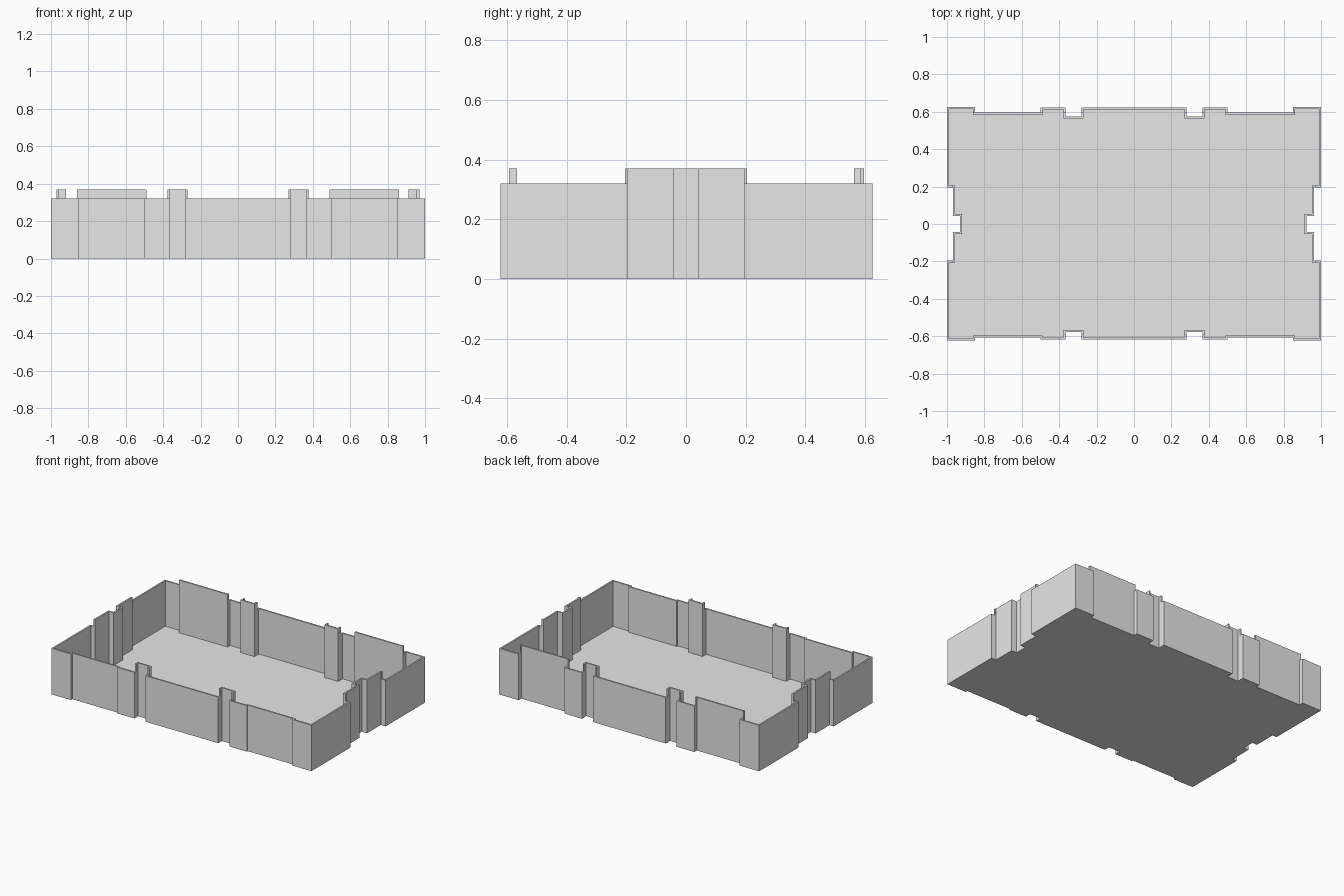
import bpy, bmesh
from mathutils import Vector

cube = bpy.data.objects.get("Cube")
if cube:
    bpy.data.objects.remove(cube, do_unlink=True)

THICK = 0.011      # wall thickness
WALL_TOP = 0.32
RAISED_TOP = 0.37
FLOOR_TOP = 0.004

grey = bpy.data.materials.new("plain grey")
grey.use_nodes = True
grey.diffuse_color = (0.8, 0.8, 0.8, 1)
grey.node_tree.nodes["Principled BSDF"].inputs["Base Color"].default_value = (0.8, 0.8, 0.8, 1)


def stepped_side(breaks, depths):
    """Symmetric stepped run as (along, depth); depths go from the centre outwards."""
    half = []
    for i, b in enumerate(breaks):
        half += [(b, depths[i]), (b, depths[i + 1])]
    return [(-t, d) for t, d in reversed(half)] + half


def inset(points, amount):
    """Move a counter-clockwise right-angled outline inwards."""
    result = []
    for i, p in enumerate(points):
        a = (p - points[i - 1]).normalized()
        b = (points[(i + 1) % len(points)] - p).normalized()
        result.append(p + amount * (Vector((-a.y, a.x)) + Vector((-b.y, b.x))))
    return result


def add_object(name, bm):
    bmesh.ops.recalc_face_normals(bm, faces=bm.faces)
    mesh = bpy.data.meshes.new(name)
    bm.to_mesh(mesh)
    bm.free()
    mesh.materials.append(grey)
    obj = bpy.data.objects.new(name, mesh)
    bpy.context.collection.objects.link(obj)


def wall_ring(outer, inner, z0, z1):
    """Closed thin wall following the outline."""
    bm = bmesh.new()
    rings = [[bm.verts.new((p.x, p.y, z)) for p in loop]
             for loop, z in ((outer, z0), (outer, z1), (inner, z1), (inner, z0))]
    n = len(outer)
    for r in range(4):
        a, b = rings[r], rings[(r + 1) % 4]
        for i in range(n):
            j = (i + 1) % n
            bm.faces.new((a[i], a[j], b[j], b[i]))
    return bm


# Outline: recessed panels and notches on every side
long_breaks = [0.28, 0.365, 0.5, 0.85]
side_breaks = [0.042, 0.194]
front = stepped_side(long_breaks, [0.617, 0.577, 0.617, 0.607, 0.622])
back = stepped_side(long_breaks, [0.623, 0.575, 0.623, 0.595, 0.625])
right = stepped_side(side_breaks, [0.923, 0.963, 1.0])
left = stepped_side(side_breaks, [0.931, 0.968, 1.0])

outline = [Vector((t, -d)) for t, d in front] + [Vector((1, -0.622))]
outline += [Vector((d, t)) for t, d in right] + [Vector((1, 0.625))]
outline += [Vector((-t, d)) for t, d in back] + [Vector((-1, 0.625))]
outline += [Vector((-d, -t)) for t, d in left] + [Vector((-1, -0.622))]
inner = inset(outline, THICK)

# Main wall
add_object("outer_wall", wall_ring(outline, inner, 0, WALL_TOP))

# Raised rim: only the recessed stretches stand higher
bm = wall_ring(outline, inner, WALL_TOP, RAISED_TOP)
for normal, limit in (((1, 0, 0), 0.97), ((-1, 0, 0), 0.97),
                      ((0, 1, 0), 0.597), ((0, -1, 0), 0.594)):
    bmesh.ops.bisect_plane(bm, geom=bm.verts[:] + bm.edges[:] + bm.faces[:],
                           plane_co=Vector(normal) * limit, plane_no=normal,
                           clear_outer=True)
    bmesh.ops.holes_fill(bm, edges=bm.edges[:], sides=0)
add_object("raised_rim", bm)

# Floor plate
bm = bmesh.new()
face = bm.faces.new([bm.verts.new((p.x, p.y, 0)) for p in inner])
extruded = bmesh.ops.extrude_face_region(bm, geom=[face], use_keep_orig=True)
top = [v for v in extruded["geom"] if isinstance(v, bmesh.types.BMVert)]
bmesh.ops.translate(bm, vec=(0, 0, FLOOR_TOP), verts=top)
add_object("floor", bm)
